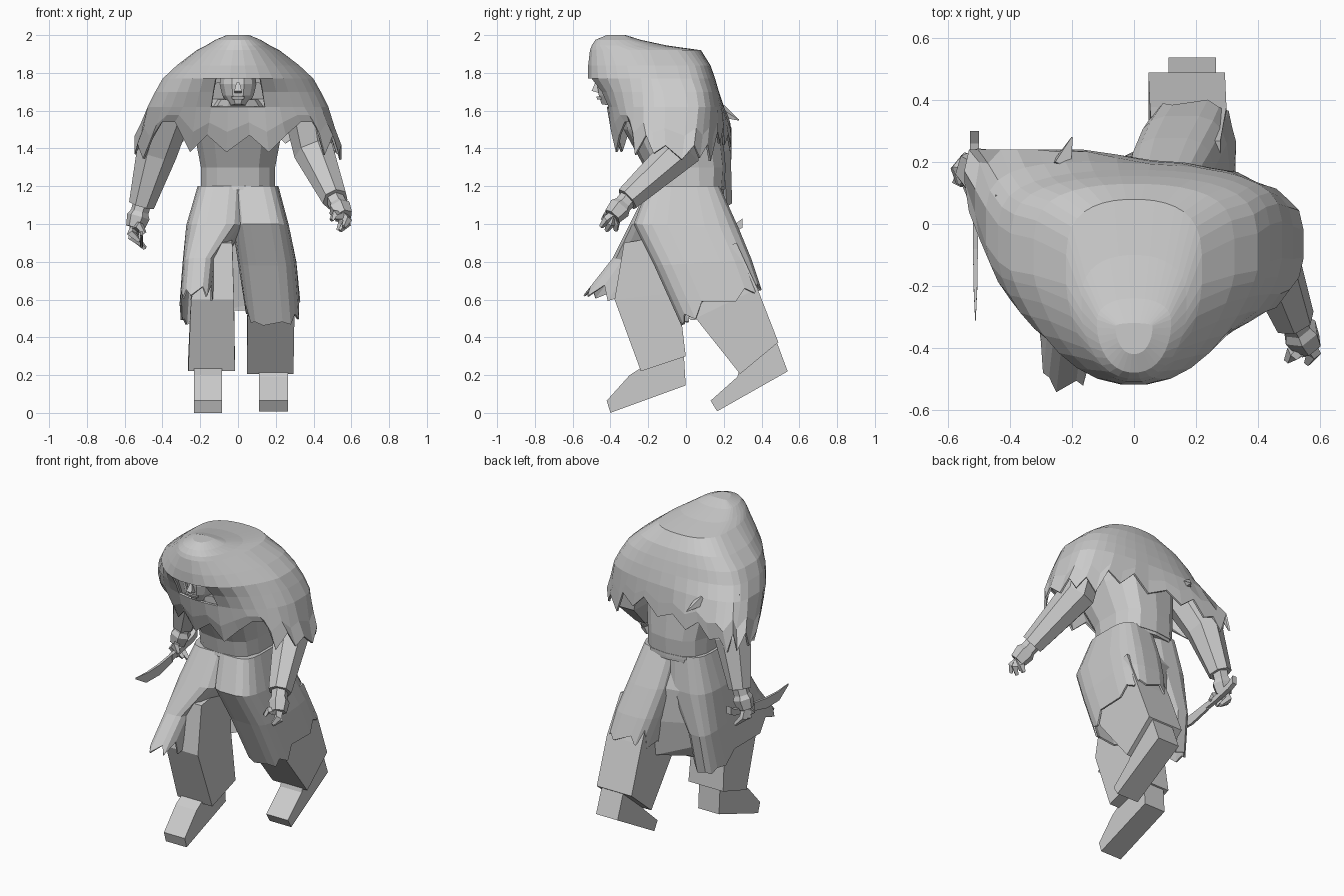
import bpy, bmesh, math, random
from mathutils import Vector as V

if "Cube" in bpy.data.objects:
    bpy.data.objects.remove(bpy.data.objects["Cube"])

random.seed(4)


def sgnpow(v, e):
    return math.copysign(abs(v) ** e, v)


def ring(x0, x1, f, b, n=12, p=2.0, skew=0):
    """Rounded loop spanning x0..x1, from front point f=(y,z) to back point b=(y,z)."""
    pts = []
    for i in range(n):
        a = 2 * math.pi * (i + 0.5) / n
        c, s = sgnpow(math.cos(a), 2 / p), sgnpow(math.sin(a), 2 / p)
        t = (s + 1) / 2
        pts.append(V(((x0 + x1) / 2 + c * (x1 - x0) / 2,
                      f[0] + (b[0] - f[0]) * t + skew * c, f[1] + (b[1] - f[1]) * t)))
    return pts


def loft(name, rings, cap0=True, cap1=True, thick=0, skip=None):
    bm = bmesh.new()
    rows = [[bm.verts.new(p) for p in r] for r in rings]
    n = len(rows[0])
    for r0, r1 in zip(rows, rows[1:]):
        for i in range(n):
            j = (i + 1) % n
            q = (r0[i], r0[j], r1[j], r1[i])
            mid = sum((v.co for v in q), V()) / 4
            if not (skip and skip(mid)):
                bm.faces.new(q)
    if cap0:
        bm.faces.new(rows[0])
    if cap1:
        bm.faces.new(rows[-1])
    bmesh.ops.recalc_face_normals(bm, faces=bm.faces)
    me = bpy.data.meshes.new(name)
    bm.to_mesh(me)
    bm.free()
    ob = bpy.data.objects.new(name, me)
    bpy.context.collection.objects.link(ob)
    if thick:
        m = ob.modifiers.new("thickness", 'SOLIDIFY')
        m.thickness = thick
    return ob


def stack(name, specs, n=4, p=60.0, jag=0, **kw):
    rings = [ring(*s[:4], n=n, p=p, skew=s[4] if len(s) > 4 else 0) for s in specs]
    if jag:  # tear the hem
        for i, (a, b) in enumerate(zip(rings[-2], rings[-1])):
            d = (b - a).normalized()
            b += d * (random.uniform(-1, 0) if i % 2 else 0.1) * jag
    return loft(name, rings, **kw)


def limb(name, path, n=6):
    """Tube through (point, radius) pairs."""
    pts = [V(p) for p, r in path]
    rings = []
    for i, (p, r) in enumerate(path):
        d = (pts[min(i + 1, len(pts) - 1)] - pts[max(i - 1, 0)]).normalized()
        u = d.cross(V((0.9, 0.3, 0.2))).normalized()
        w = d.cross(u)
        rings.append([pts[i] + r * (u * math.cos(2 * math.pi * k / n) + w * math.sin(2 * math.pi * k / n))
                      for k in range(n)])
    return loft(name, rings)


# Hooded cape: narrow hood in front, square shoulders behind, torn fringe, face opening
# row = height, half width, front y, back y, front pointedness, back squareness
N = 36
rows = [(2.0, .06, -.42, -.32, 1, 1), (1.975, .12, -.48, -.24, 1, .8), (1.945, .17, -.5, -.1, 1, .7),
        (1.92, .22, -.51, .08, 1.15, .5), (1.84, .325, -.52, .13, 1.5, .4), (1.77, .40, -.52, .155, 1.6, .4),
        (1.70, .44, -.46, .175, 1.2, .42), (1.62, .48, -.42, .195, 1, .45),
        (0.45, .515, -.40, .205, .95, .5), (0.0, .55, -.37, .21, .95, .55)]
hem = []
for i in range(N):
    a = 2 * math.pi * (i + .5) / N
    c, s = math.cos(a), math.sin(a)
    if s < 0 and abs(c) < .5:
        h = 1.47 if i % 2 else 1.38
    elif s < 0 and abs(c) < .72:
        h = 1.54
    else:
        h = (1.38 if abs(c) > .6 else 1.43) + (random.uniform(.03, .1) if i % 2 else random.uniform(-.05, .0))
    hem.append(h)
cape = []
for z, rx, yf, yb, ef, eb in rows:
    r = []
    cy = (yf + yb) / 2 + .04
    for i in range(N):
        a = 2 * math.pi * (i + .5) / N
        c, s = math.cos(a), math.sin(a)
        x = rx * sgnpow(c, .9)
        y = cy + ((yb - cy) * s ** eb if s > 0 else (yf - cy) * abs(s) ** ef)
        zz = z if z > 1 else hem[i] + z * (1.62 - hem[i])
        k = max(0, 1.68 - zz) * 1.25
        y = min(y - x * k * (1.0 if x < 0 else .2), max(y, .24))
        r.append(V((x, y, zz)))
    cape.append(r)
loft("hooded_cape", cape, cap1=False, thick=.012,
     skip=lambda m: 1.63 < m.z < 1.77 and abs(m.x) < .11 and m.y < -.3)
limb("cape_tatter_back", [((-.24, .18, 1.6), .04), ((-.2, .28, 1.55), .003)], 4)

# Head with nose and lips
stack("head", [(-.09, .09, (-.46, 1.82), (-.2, 1.82)), (-.1, .1, (-.475, 1.74), (-.2, 1.74)),
               (-.085, .085, (-.465, 1.68), (-.2, 1.68)), (-.045, .045, (-.45, 1.635), (-.25, 1.6))], n=12, p=2.4)
stack("nose", [(-.008, .008, (-.48, 1.75), (-.45, 1.75)), (-.02, .02, (-.50, 1.705), (-.45, 1.69))])
stack("lips", [(-.035, .035, (-.475, 1.675), (-.44, 1.675)), (-.03, .03, (-.47, 1.66), (-.44, 1.66))])
stack("collar", [(-.11, .11, (-.42, 1.66), (-.1, 1.66)), (-.19, .19, (-.39, 1.56), (0, 1.6))], n=12, p=3)

# Torso and waistband
stack("torso", [(-.2, .2, (-.19, 1.16), (.2, 1.16)), (-.2, .2, (-.22, 1.3), (.21, 1.3)),
                (-.24, .24, (-.33, 1.5), (.19, 1.52)), (-.3, .3, (-.34, 1.66), (.12, 1.75))], n=14, p=2.8)
stack("waistband", [(-.207, .207, (-.2, 1.2), (.205, 1.2)),
                    (-.21, .21, (-.205, 1.18), (.205, 1.18))], n=14, p=2.8)

# Torn skirt halves over each leg, and the slanted cloth joining them behind
stack("skirt_striding_leg", [(-.04, .215, (-.2, 1.2), (.18, 1.2)), (-.03, .27, (-.28, 1.0), (.28, .98)),
                             (-.0, .31, (-.17, .78), (.35, .81)), (.04, .33, (-.03, .47), (.4, .66))],
      n=20, p=3.6, jag=.09, cap1=False, thick=.01)
stack("skirt_leading_leg", [(-.215, .04, (-.2, 1.2), (.18, 1.2)), (-.275, .04, (-.3, 1.0), (.205, .98)),
                            (-.295, -.11, (-.39, .82), (.2, .72)), (-.31, -.13, (-.54, .63), (.16, .47))],
      n=20, p=3.4, jag=.09, cap1=False, thick=.01)
stack("skirt_back_join", [(-.17, .12, (.14, 1.15), (.155, 1.15), .01), (-.2, .13, (.2, .98), (.215, .98), .03),
                          (-.2, .12, (.2, .76), (.215, .77), .08), (-.2, .1, (.16, .53), (.175, .55), .09)],
      n=12, p=6, jag=.06)

# Trouser legs
stack("trouser_striding", [(.06, .28, (-.1, .8), (.27, .9)), (.05, .3, (.05, .5), (.38, .66)),
                           (.045, .295, (.285, .205), (.49, .375))])
stack("trouser_leading", [(-.16, -.03, (-.33, .9), (-.02, .95)), (-.25, -.02, (-.38, .6), (-.04, .64)),
                          (-.265, -.015, (-.24, .22), (0, .3))])

# Boots
stack("boot_striding", [(.11, .265, (.29, .25), (.48, .38)), (.11, .265, (.27, .19), (.54, .22)),
                        (.11, .265, (.13, .065), (.165, .008))])
stack("boot_leading", [(-.235, -.085, (-.22, .25), (-.01, .31)), (-.235, -.085, (-.3, .2), (0, .145)),
                       (-.235, -.085, (-.42, .065), (-.4, .0))])


# Arms: sleeve, wrist, palm and fingers
def arm(tag, shoulder, elbow, wrist, palm, tips):
    w, h = V(wrist), V(palm)
    limb("sleeve_" + tag, [(shoulder, .12), (elbow, .11), (wrist, .07)], 7)
    limb("wrist_" + tag, [(w - (h - w) * .3, .05), (w + (h - w) * .35, .048)])
    limb("palm_" + tag, [(w + (h - w) * .1, .035), (w + (h - w) * .5, .062), (palm, .05)])
    for k, (mid, tip) in enumerate(tips):
        limb(f"finger_{tag}_{k}", [(palm, .028), (mid, .024), (tip, .012)], 4)


arm("free", (.36, -.03, 1.6), (.405, -.03, 1.38), (.515, -.31, 1.13), (.56, -.39, 1.04),
    [((.58, -.42, 1.02), (.56, -.45, .985)), ((.575, -.40, 1.0), (.54, -.42, .965)),
     ((.55, -.37, 1.0), (.53, -.37, .965)), ((.51, -.42, 1.05), (.495, -.44, 1.02))])
arm("knife", (-.36, .03, 1.6), (-.43, .13, 1.38), (-.51, .175, 1.1), (-.545, .17, .98),
    [((-.565, .14, .95), (-.52, .13, .91)), ((-.56, .17, .93), (-.51, .17, .89)),
     ((-.55, .2, .93), (-.49, .2, .87)), ((-.52, .1, .99), (-.495, .1, .95))])

# Curved knife
stack("knife_handle", [(-.53, -.5, (.30, 1.03), (.30, .98)), (-.53, -.5, (.26, 1.0), (.26, .96)),
                       (-.527, -.503, (.12, .965), (.12, .93)), (-.527, -.503, (.05, .955), (.05, .92))])
stack("knife_blade", [(-.52, -.504, (.06, .96), (.06, .91)), (-.52, -.504, (-.08, .94), (-.08, .875)),
                      (-.518, -.506, (-.2, .935), (-.21, .875)), (-.513, -.511, (-.31, .945), (-.312, .935))])
